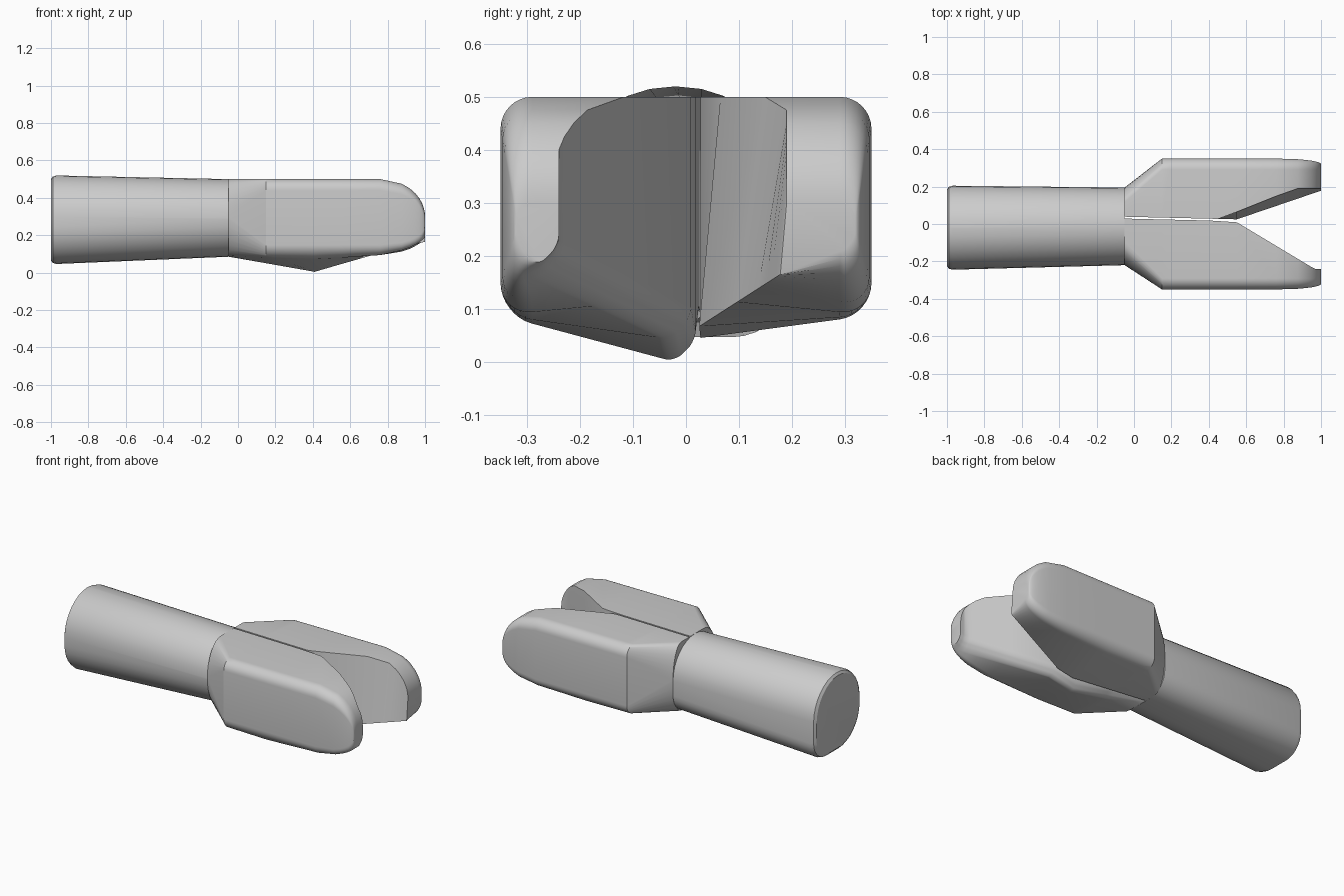
import bpy, bmesh
from math import sqrt
from mathutils import Vector

cube = bpy.data.objects.get("Cube")
if cube:
    bpy.data.objects.remove(cube)

grey = bpy.data.materials.new("plain grey")
grey.use_nodes = True
grey.diffuse_color = (0.6, 0.6, 0.6, 1)
grey.node_tree.nodes["Principled BSDF"].inputs["Base Color"].default_value = grey.diffuse_color

NECK = -0.05
SHOULDER = 0.15


def mix(start, end, amount):
    amount = max(0, min(1, amount))
    return start + (end - start) * amount


def rounded_ring(x, corners, steps=8):
    """Closed outline across the x axis; each corner is (y, z, rounding length)."""
    ring = []
    for index, (y, z, rounding) in enumerate(corners):
        corner = Vector((x, y, z))
        ends = []
        for other in (corners[index - 1], corners[(index + 1) % len(corners)]):
            edge = Vector((x, other[0], other[1])) - corner
            ends.append(corner + edge.normalized() * min(rounding, edge.length / 2))
        first, last = ends
        for step in range(steps + 1):
            amount = step / steps
            near = first.lerp(corner, 0.55)
            far = last.lerp(corner, 0.55)
            a, b, c = first.lerp(near, amount), near.lerp(far, amount), far.lerp(last, amount)
            ring.append(a.lerp(b, amount).lerp(b.lerp(c, amount), amount))
    return ring


def loft(name, rings):
    """Skin a row of rings, cap both ends and shade it smooth."""
    bm = bmesh.new()
    rows = [[bm.verts.new(point) for point in ring] for ring in rings]
    count = len(rows[0])
    for row, following in zip(rows, rows[1:]):
        for index in range(count):
            after = (index + 1) % count
            bm.faces.new((row[index], row[after], following[after], following[index]))
    bm.faces.new(rows[0])
    bm.faces.new(rows[-1])
    bmesh.ops.remove_doubles(bm, verts=bm.verts, dist=0.0005)
    bmesh.ops.recalc_face_normals(bm, faces=bm.faces)
    mesh = bpy.data.meshes.new(name)
    bm.to_mesh(mesh)
    bm.free()
    mesh.materials.append(grey)
    part = bpy.data.objects.new(name, mesh)
    bpy.context.collection.objects.link(part)
    bpy.ops.object.select_all(action='DESELECT')
    part.select_set(True)
    bpy.context.view_layer.objects.active = part
    bpy.ops.object.shade_smooth_by_angle(angle=0.5)


# Round shaft, slightly tapered, with a tighter lower back corner and a softened end
def shaft_ring(x, inset):
    taper = (x + 1) / (NECK + 1)
    front = mix(-0.245, -0.22, taper) + inset
    back = mix(0.205, 0.195, taper) - inset
    bottom = mix(0.045, 0.085, taper) + inset
    top = mix(0.52, 0.5, taper) - inset
    return rounded_ring(x, [(front, top, 0.22), (front, bottom, 0.2),
                            (back, bottom, 0.12), (back, top, 0.22)])


loft("shaft", [shaft_ring(-1, 0.02), shaft_ring(-0.99, 0.006),
               shaft_ring(-0.97, 0), shaft_ring(NECK, 0)])


# Flat-sided prong: flares from the neck, is cut away inside, and ends in a round nose
def prong(name, side, neck_width, keel_x, keel_z, keel_inset, tip_z, inner_cut):
    nose_start = 0.76
    nose_steps = [sqrt(1 - (1 - step / 8) ** 2) for step in range(9)]
    stations = [NECK, SHOULDER, SHOULDER + 0.04, keel_x, 0.55]
    stations += [mix(nose_start, 1, amount) for amount in nose_steps]
    rings = []
    for x in stations:
        flare = (x - NECK) / (SHOULDER - NECK)
        along = max(0, (x - nose_start) / (1 - nose_start))
        curl = 1 - sqrt(max(0, 1 - along * along))
        outer = side * (mix(neck_width, 0.35, flare) - 0.03 * curl)
        top = mix(0.5, 0.3, curl)
        low = mix(0.088, 0.22, curl)
        rounding = mix(0.2, 0.06, flare) * (1 - curl / 2)
        if x < keel_x:
            keel = mix(0.085, keel_z, (x - NECK) / (keel_x - NECK))
        else:
            keel = mix(keel_z, tip_z, (x - keel_x) / (1 - keel_x))
        keel = min(keel, top - 0.05)
        # Inner edge at the top and bottom, either side of the narrow slit
        edges = []
        for start, slope, limit in inner_cut:
            slit = mix(0.034, 0.02, flare / 3) + side * 0.005
            edges.append(slit + side * min(limit, slope * max(0, x - start)))
        inset = mix(0, keel_inset, flare)
        rings.append(rounded_ring(x, [
            (edges[0], top, 0), (outer, top, rounding), (outer, low, rounding),
            (edges[1] + side * inset, keel, inset / 2),
            (edges[1], keel + inset, inset / 2)]))
    loft(name, rings)


prong("front_prong", -1, 0.22, 0.41, 0, 0.04, 0.18,
      [(0.54, 0.6, 0.255), (0.54, 0.6, 0.255)])
prong("back_prong", 1, 0.195, 0.45, 0.045, 0, 0.165,
      [(0.45, 0.4, 0.165), (0.55, 0.34, 0.16)])
